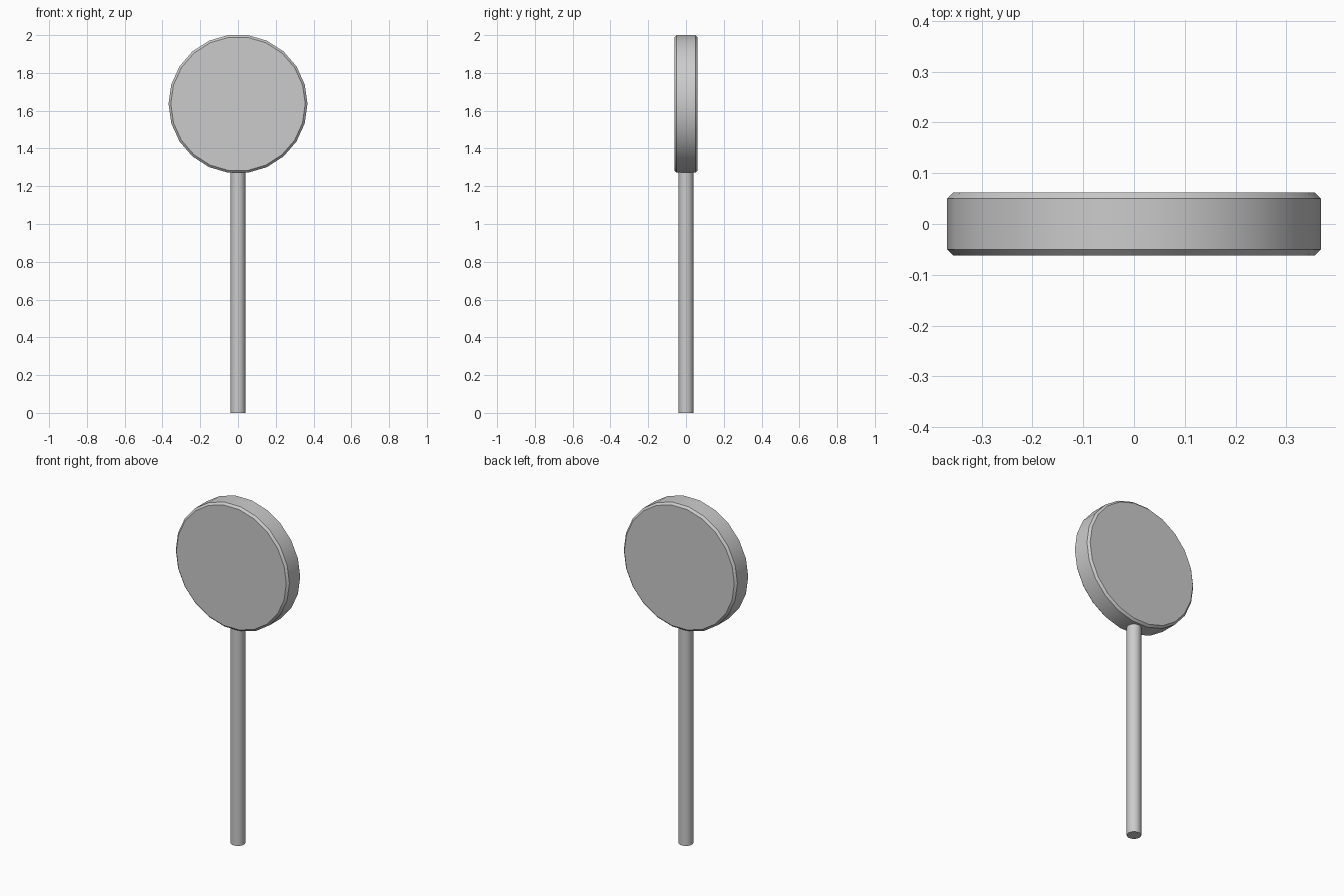
import bpy, math

if "Cube" in bpy.data.objects:
    bpy.data.objects.remove(bpy.data.objects["Cube"])

def cylinder(name, sides, radius, depth, z, rot=(0, 0, 0)):
    bpy.ops.mesh.primitive_cylinder_add(vertices=sides, radius=radius, depth=depth,
                                        location=(0, 0, z), rotation=rot)
    ob = bpy.context.object
    ob.name = name
    bpy.ops.object.transform_apply(location=False, rotation=True, scale=True)
    return ob

R = 0.368
SIDES = 22
APOTHEM = R * math.cos(math.pi / SIDES)
CENTRE = 2 - APOTHEM

# Round head facing front, with chamfered rims
head = cylinder("round_head", SIDES, R, 0.124, CENTRE, (math.pi / 2, math.pi / 2, 0))
bevel = head.modifiers.new("rim_chamfer", 'BEVEL')
bevel.width = 0.012
bevel.segments = 1
bevel.limit_method = 'ANGLE'
bevel.angle_limit = math.radians(60)
bpy.ops.object.modifier_apply(modifier=bevel.name)
bpy.ops.object.shade_smooth_by_angle(angle=math.radians(30))

# Stick, running slightly into the head
top = CENTRE - APOTHEM + 0.015
stick = cylinder("stick", 22, 0.039, top, top / 2)
bpy.ops.object.shade_smooth_by_angle(angle=math.radians(30))
